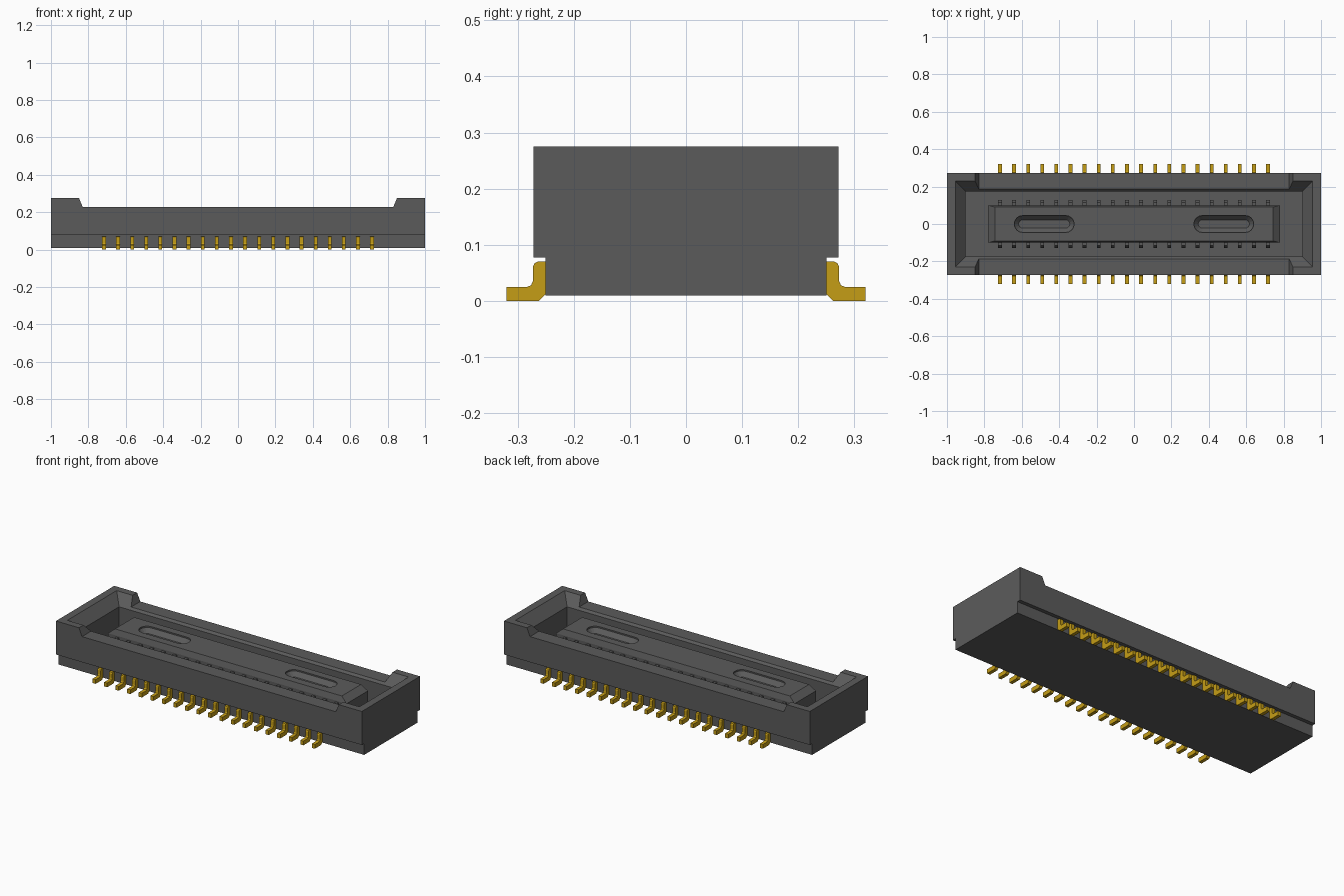
import bpy, bmesh, math
from mathutils import Vector

old = bpy.data.objects.get("Cube")
if old:
    bpy.data.objects.remove(old, do_unlink=True)


def material(name, color, roughness):
    m = bpy.data.materials.new(name)
    m.use_nodes = True
    m.diffuse_color = (*color, 1)
    bsdf = next(n for n in m.node_tree.nodes if n.type == 'BSDF_PRINCIPLED')
    bsdf.inputs["Base Color"].default_value = (*color, 1)
    bsdf.inputs["Roughness"].default_value = roughness
    return m


GREY = material("dark grey plastic", (0.105, 0.105, 0.105), 0.6)
GOLD = material("gold contact", (0.56, 0.34, 0.008), 0.4)


def loft(name, rings, mat):
    """Skin a stack of equal-length point rings and cap both ends."""
    bm = bmesh.new()
    rows = [[bm.verts.new(p) for p in ring] for ring in rings]
    n = len(rows[0])
    for a, b in zip(rows, rows[1:]):
        for i in range(n):
            j = (i + 1) % n
            bm.faces.new((a[i], a[j], b[j], b[i]))
    bm.faces.new(rows[0][::-1])
    bm.faces.new(rows[-1])
    bmesh.ops.recalc_face_normals(bm, faces=bm.faces)
    me = bpy.data.meshes.new(name)
    bm.to_mesh(me)
    bm.free()
    me.materials.append(mat)
    ob = bpy.data.objects.new(name, me)
    bpy.context.collection.objects.link(ob)
    return ob


def rect(hx, hy, z):
    return [(-hx, -hy, z), (hx, -hy, z), (hx, hy, z), (-hx, hy, z)]


def pill(cx, half_len, r, z, steps=8):
    """Rounded slot outline."""
    pts = []
    for side, start in ((1, -90), (-1, 90)):
        for i in range(steps + 1):
            a = math.radians(start + 180 * i / steps)
            pts.append((cx + side * half_len + r * math.cos(a), r * math.sin(a), z))
    return pts


def along_x(profile, x0, x1):
    return [[(x, y, z) for y, z in profile] for x in (x0, x1)]


def cut(target, cutter):
    """Subtract the cutter from the target and discard it."""
    cutter.hide_render = True
    mod = target.modifiers.new("cut", 'BOOLEAN')
    mod.operation = 'DIFFERENCE'
    mod.solver = 'EXACT'
    mod.object = cutter
    bpy.context.view_layer.objects.active = target
    bpy.ops.object.modifier_apply(modifier=mod.name)
    bpy.data.objects.remove(cutter, do_unlink=True)


# Housing: stepped section, chamfered cavity, lowered long walls
section = [(-0.25, 0.01), (0.25, 0.01), (0.25, 0.077), (0.272, 0.077),
           (0.272, 0.275), (-0.272, 0.275), (-0.272, 0.077), (-0.25, 0.077)]
housing = loft("housing", along_x(section, -1, 1), GREY)
cut(housing, loft("cavity_cutter", [rect(0.90, 0.175, 0.06), rect(0.90, 0.175, 0.215),
                                    rect(0.955, 0.23, 0.275), rect(0.975, 0.25, 0.297)], GREY))
notch = [(-0.83, 0.228), (0.83, 0.228), (0.85, 0.275), (0.86, 0.2985), (-0.86, 0.2985), (-0.85, 0.275)]
cut(housing, loft("notch_cutter", [[(x, y, z) for x, z in notch] for y in (-0.4, 0.4)], GREY))

# Central tongue with bevelled top and two tapered slots
tongue = loft("tongue", [rect(0.78, 0.10, 0.055), rect(0.78, 0.10, 0.196),
                         rect(0.742, 0.09, 0.228)], GREY)
for cx in (-0.48, 0.48):
    cut(tongue, loft("slot_cutter", [pill(cx, 0.115, 0.022, 0.195), pill(cx, 0.115, 0.045, 0.22),
                                     pill(cx, 0.115, 0.045, 0.26)], GREY))

# Terminals: gold gull-wing leads outside, small ribs on the tongue inside
lead = [(0.32, 0.0), (0.262, 0.0), (0.249, 0.013), (0.249, 0.07), (0.264, 0.07), (0.270, 0.067),
        (0.273, 0.061), (0.273, 0.035), (0.276, 0.028), (0.283, 0.025), (0.32, 0.025)]
rib = [(0.09, 0.055), (0.128, 0.055), (0.128, 0.165), (0.115, 0.188), (0.09, 0.188)]
COUNT, FIRST, WIDTH = 20, -0.717, 0.02
for label, profile, mat in (("lead", lead, GOLD), ("tongue_rib", rib, GREY)):
    for side, sign in (("front", -1), ("back", 1)):
        for i in range(COUNT):
            x = FIRST - 2 * FIRST * i / (COUNT - 1)
            mirrored = [(sign * y, z) for y, z in profile]
            loft(f"{side}_{label}_{i + 1}", along_x(mirrored, x - WIDTH / 2, x + WIDTH / 2), mat)
